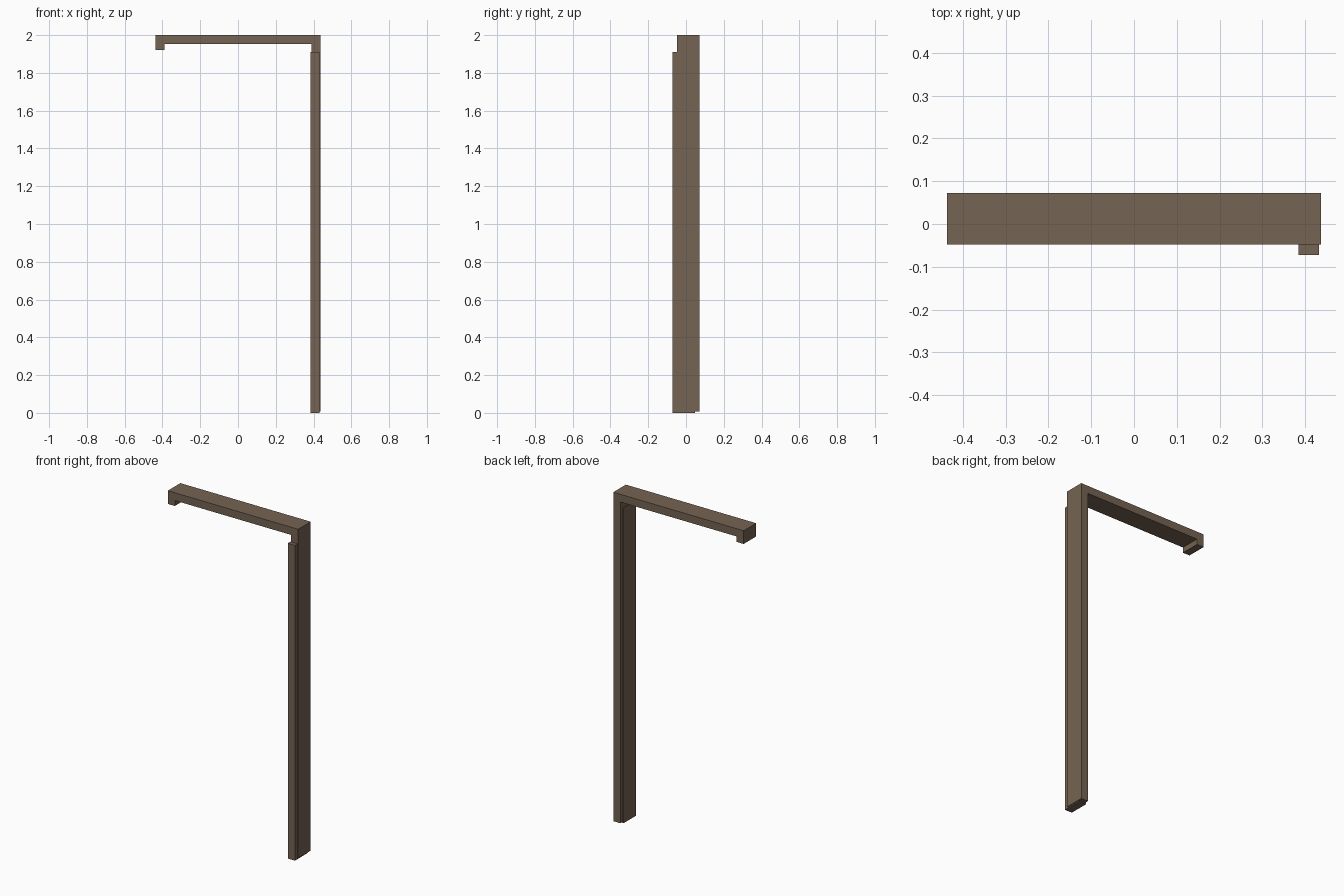
import bpy, bmesh

if "Cube" in bpy.data.objects:
    bpy.data.objects.remove(bpy.data.objects["Cube"])

# single brown wood colour
wood = bpy.data.materials.new("brown_wood")
wood.diffuse_color = (0.178, 0.127, 0.084, 1.0)
wood.use_nodes = True
wood.node_tree.nodes["Principled BSDF"].inputs["Base Color"].default_value = wood.diffuse_color


def extrude_profile(name, profile, y0, y1):
    """Closed x-z outline pushed from y0 (front) to y1 (back)."""
    bm = bmesh.new()
    face = bm.faces.new([bm.verts.new((x, y0, z)) for x, z in profile])
    new = bmesh.ops.extrude_face_region(bm, geom=[face])["geom"]
    bmesh.ops.translate(bm, vec=(0, y1 - y0, 0),
                        verts=[g for g in new if isinstance(g, bmesh.types.BMVert)])
    bmesh.ops.recalc_face_normals(bm, faces=bm.faces)
    mesh = bpy.data.meshes.new(name)
    bm.to_mesh(mesh)
    bm.free()
    mesh.materials.append(wood)
    obj = bpy.data.objects.new(name, mesh)
    bpy.context.collection.objects.link(obj)
    return obj


W = 0.437          # half width of the frame
T = 0.047          # thickness of the jambs

# door frame: lintel, short broken left jamb, full right jamb
extrude_profile("door_frame", [
    (-W, 2.0), (-W, 1.92), (-W + T, 1.92), (-W + T, 1.953),
    (W - T, 1.953), (W - T, 0.007), (W, 0.007), (W, 2.0),
], -0.048, 0.072)

# loose post set slightly forward and inward of the right jamb
extrude_profile("front_post", [
    (0.384, 0.0), (0.432, 0.0), (0.432, 1.91), (0.384, 1.91),
], -0.072, 0.048)
